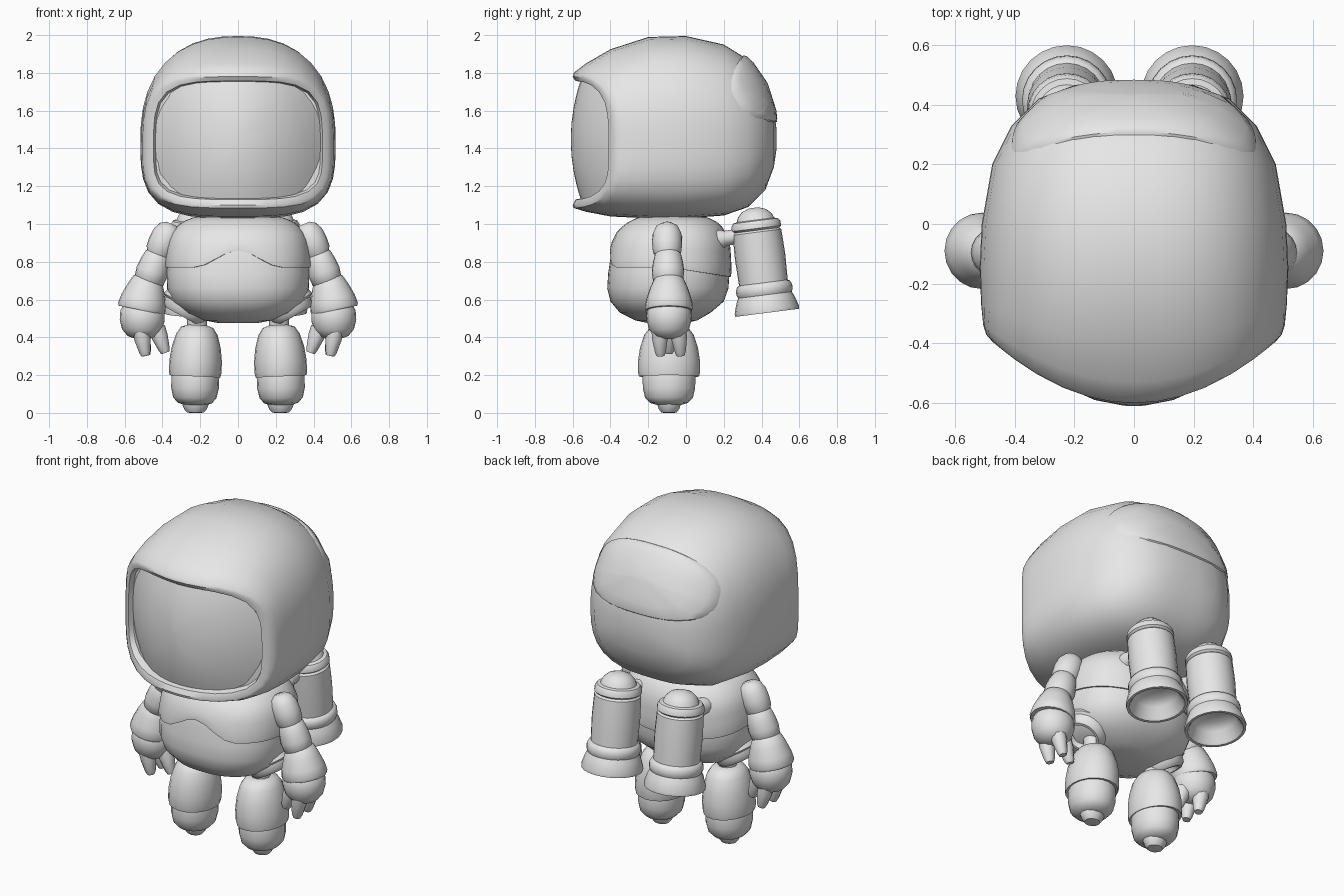
import bpy
from math import sin, cos, pi, radians
from mathutils import Vector
from mathutils.bvhtree import BVHTree

if "Cube" in bpy.data.objects:
    bpy.data.objects.remove(bpy.data.objects["Cube"], do_unlink=True)

grey = bpy.data.materials.new("plain grey")
grey.use_nodes = True
grey.diffuse_color = (0.8, 0.8, 0.8, 1)
grey.node_tree.nodes["Principled BSDF"].inputs["Base Color"].default_value = (0.8, 0.8, 0.8, 1)
parts = []


def skin(name, rings):
    """Join a stack of closed rings into one capped surface."""
    n = len(rings[0])
    verts = [p for ring in rings for p in ring]
    faces = [list(range(n))[::-1], [len(verts) - n + i for i in range(n)]]
    for k in range(len(rings) - 1):
        for i in range(n):
            j = (i + 1) % n
            faces.append([k * n + i, k * n + j, k * n + n + j, k * n + n + i])
    mesh = bpy.data.meshes.new(name)
    mesh.from_pydata(verts, [], faces)
    mesh.materials.append(grey)
    obj = bpy.data.objects.new(name, mesh)
    bpy.context.collection.objects.link(obj)
    bpy.context.view_layer.objects.active = obj
    bpy.ops.object.select_all(action='DESELECT')
    obj.select_set(True)
    bpy.ops.object.mode_set(mode='EDIT')
    bpy.ops.mesh.select_all(action='SELECT')
    bpy.ops.mesh.normals_make_consistent(inside=False)
    bpy.ops.object.mode_set(mode='OBJECT')
    parts.append(obj)
    return obj


def round_box(n, p):
    """Unit superellipse; p may be a pair for the upper and lower halves."""
    top, low = p if isinstance(p, tuple) else (p, p)
    out = []
    for i in range(n):
        c, s = cos(2 * pi * i / n), sin(2 * pi * i / n)
        e = top if s >= 0 else low
        r = (abs(c) ** e + abs(s) ** e) ** (-1 / e)
        out.append((c * r, s * r))
    return out


def lathe(name, start, end, profile, depth=1, n=20):
    """Turn (radius, distance) pairs round the line from start to end."""
    start, axis = Vector(start), (Vector(end) - Vector(start)).normalized()
    turn = Vector((0, 0, 1 if axis.z > 0 else -1)).rotation_difference(axis)
    sign = 1 if axis.z > 0 else -1
    return skin(name, [[start + turn @ Vector((r * cos(2 * pi * i / n),
                                              r * depth * sin(2 * pi * i / n), sign * d))
                        for i in range(n)] for r, d in profile])


# Helmet stations, back to front: y, bow, top, bottom, half width, corners
stations = [
    (.48, 0, 1.50, 1.40, .08, 2.2, 2.2),
    (.465, 0, 1.60, 1.30, .20, 2.3, 2.4),
    (.42, 0, 1.74, 1.18, .32, 2.3, 2.6),
    (.33, 0, 1.87, 1.09, .41, 2.4, 3),
    (.2, 0, 1.95, 1.045, .475, 2.4, 3.3),
    (0, 0, 1.995, 1.03, .51, 2.4, 3.4),
    (-.2, .05, 1.99, 1.03, .517, 2.4, 3.4),
    (-.4, .12, 1.925, 1.04, .512, 2.7, 3.4),
    (-.53, .18, 1.85, 1.065, .505, 3.2, 3.6),
    (-.595, .22, 1.80, 1.085, .495, 3.6, 3.8),
    (-.60, .22, 1.78, 1.10, .475, 4, 4),
    (-.585, .21, 1.757, 1.13, .447, 4, 4),
    (-.53, .19, 1.75, 1.14, .435, 4, 4),
]
rings = []
for y, bow, top, low, wide, p, q in stations:
    mid = low + (top - low) * .43
    rings.append([Vector((wide * c, y + bow * (wide * c / .49) ** 2,
                          mid + s * ((top - mid) if s > 0 else (mid - low))))
                  for c, s in round_box(40, (p, q))])
helmet = skin("helmet", rings)

# Bulging visor inside the rim
rings = []
for k in (1.02, .9, .75, .55, .3, .08):
    rings.append([Vector((.44 * k * c, -.61 + .23 * (k * c) ** 2 + .05 * (k * s) ** 2,
                          1.447 + .308 * k * s)) for c, s in round_box(40, 4)])
skin("visor", rings)

# Raised pad wrapped on the back of the helmet
tree = BVHTree.FromPolygons([v.co for v in helmet.data.vertices],
                            [list(f.vertices) for f in helmet.data.polygons])
centre, out, up = Vector((0, .40, 1.72)), Vector((0, .88, .47)), Vector((0, -.47, .88))
rings = []
for k, lift in ((.1, .014), (.4, .014), (.7, .014), (.9, .013), (.98, .009), (1, -.015)):
    ring = []
    for c, s in round_box(40, 2.6):
        spot = centre + Vector((.415 * k * c, 0, 0)) + up * (.2 * k * s)
        hit = tree.ray_cast(spot + out, -out)[0] or spot
        ring.append(hit + out * lift)
    rings.append(ring)
skin("back_pad", rings)

# Torso sections: height, half width, front y, back y
sections = [(.475, .10, -.2, .0), (.49, .18, -.27, .06), (.53, .28, -.35, .13),
            (.59, .35, -.40, .2), (.66, .375, -.417, .225), (.74, .378, -.412, .23),
            (.82, .372, -.40, .228), (.9, .362, -.385, .222), (.97, .335, -.35, .2),
            (1.01, .29, -.3, .16), (1.04, .22, -.24, .1)]


def torso_point(z, c, s, grow=1):
    for a, b in zip(sections, sections[1:]):
        if z <= b[0]:
            break
    t = (z - a[0]) / (b[0] - a[0])
    _, wide, front, back = [u + (v - u) * t for u, v in zip(a, b)]
    return Vector((wide * c * grow, (front + back) / 2 + (back - front) / 2 * s * grow, z))


outline = round_box(40, 2.4)
skin("torso", [[torso_point(sec[0], c, s) for c, s in outline] for sec in sections])


def hem(c, s):
    """Lower edge of the chest plate, arched at the front."""
    if s > 0:
        return .77 - .05 * s
    return .77 + .09 * (.5 + .5 * cos(pi * min(abs(c) / .62, 1)))


rings = []
for t, grow in ((0, .97), (0, 1.025), (.08, 1.035), (.25, 1.035), (.4, 1.035), (.55, 1.035),
                (.7, 1.03), (.85, 1.03), (.93, 1.03), (1, 1.02)):
    rings.append([torso_point(hem(c, s) + t * (1.035 - hem(c, s)), c, s, grow) for c, s in outline])
skin("chest_plate", rings)

# Limbs, built for each side
for side, label in ((1, "left"), (-1, "right")):

    def limb(name, a, b, profile, depth=1, n=20):
        lathe(label + "_" + name, (a[0] * side, a[1], a[2]), (b[0] * side, b[1], b[2]),
              profile, depth, n)

    # Arm
    limb("shoulder", (.35, -.1, 1.0), (.44, -.1, .80),
         [(.03, 0), (.06, .02), (.077, .06), (.08, .11), (.075, .16), (.05, .2)])
    limb("elbow", (.415, -.095, .86), (.485, -.095, .66),
         [(.05, 0), (.07, .025), (.08, .07), (.086, .12), (.08, .17), (.05, .2)])
    limb("cuff", (.475, -.09, .73), (.513, -.09, .54),
         [(.05, 0), (.078, .02), (.1, .07), (.12, .13), (.128, .175), (.122, .19), (.1, .19)])
    limb("hand", (.505, -.09, .57), (.51, -.09, .39),
         [(.1, 0), (.117, .03), (.119, .08), (.105, .13), (.075, .165), (.03, .18)])
    for name, a, b in (("front_finger", (.515, -.14, .44), (.49, -.135, .305)),
                       ("rear_finger", (.515, -.04, .44), (.49, -.03, .32)),
                       ("thumb", (.43, -.09, .45), (.385, -.09, .32))):
        limb(name, a, b, [(.045, 0), (.043, .05), (.03, .12), (.022, .14)], 1, 10)

    # Hip socket and leg
    limb("hip_socket", (.25, -.09, .6), (.30, -.09, .51),
         [(.1, 0), (.135, .01), (.14, .04), (.125, .05), (.12, .08), (.1, .1), (.085, .1), (.07, .06)])
    limb("hip_joint", (.22, -.09, .54), (.215, -.09, .42), [(.055, 0), (.05, .12)], 1, 12)
    limb("thigh", (.215, -.09, .465), (.228, -.09, .19),
         [(.05, 0), (.085, .012), (.11, .05), (.13, .12), (.139, .19), (.139, .25),
          (.135, .272), (.11, .265)], 1.18)
    limb("boot", (.225, -.09, .23), (.23, -.09, .04),
         [(.12, 0), (.127, .04), (.126, .1), (.115, .15), (.09, .178), (.05, .19)], 1.1)
    limb("boot_tip", (.225, -.09, .07), (.225, -.09, 0),
         [(.075, 0), (.07, .025), (.06, .05), (.045, .068), (.03, .07)], .9, 12)

    # Thruster with hollow nozzle and its mount
    x = .195 if side > 0 else -.225
    lathe(label + "_thruster", (x, .43, .53), (x, .36, 1.08),
          [(.08, .10), (.12, .07), (.145, .01), (.155, 0), (.17, 0), (.172, .015), (.155, .07),
           (.143, .095), (.15, .11), (.15, .135), (.14, .155), (.13, .16), (.134, .3),
           (.13, .43), (.12, .44), (.132, .45), (.13, .475), (.12, .49), (.1, .495),
           (.09, .52), (.065, .545), (.025, .56)], 1, 24)
    lathe(label + "_mount", (x, .13, .91), (x, .3, .94),
          [(.05, 0), (.05, .06), (.04, .08), (.04, .17)], 1, 12)

# Smooth shading with crisp hems
bpy.ops.object.select_all(action='DESELECT')
for obj in parts:
    obj.select_set(True)
bpy.ops.object.shade_smooth_by_angle(angle=radians(42))
